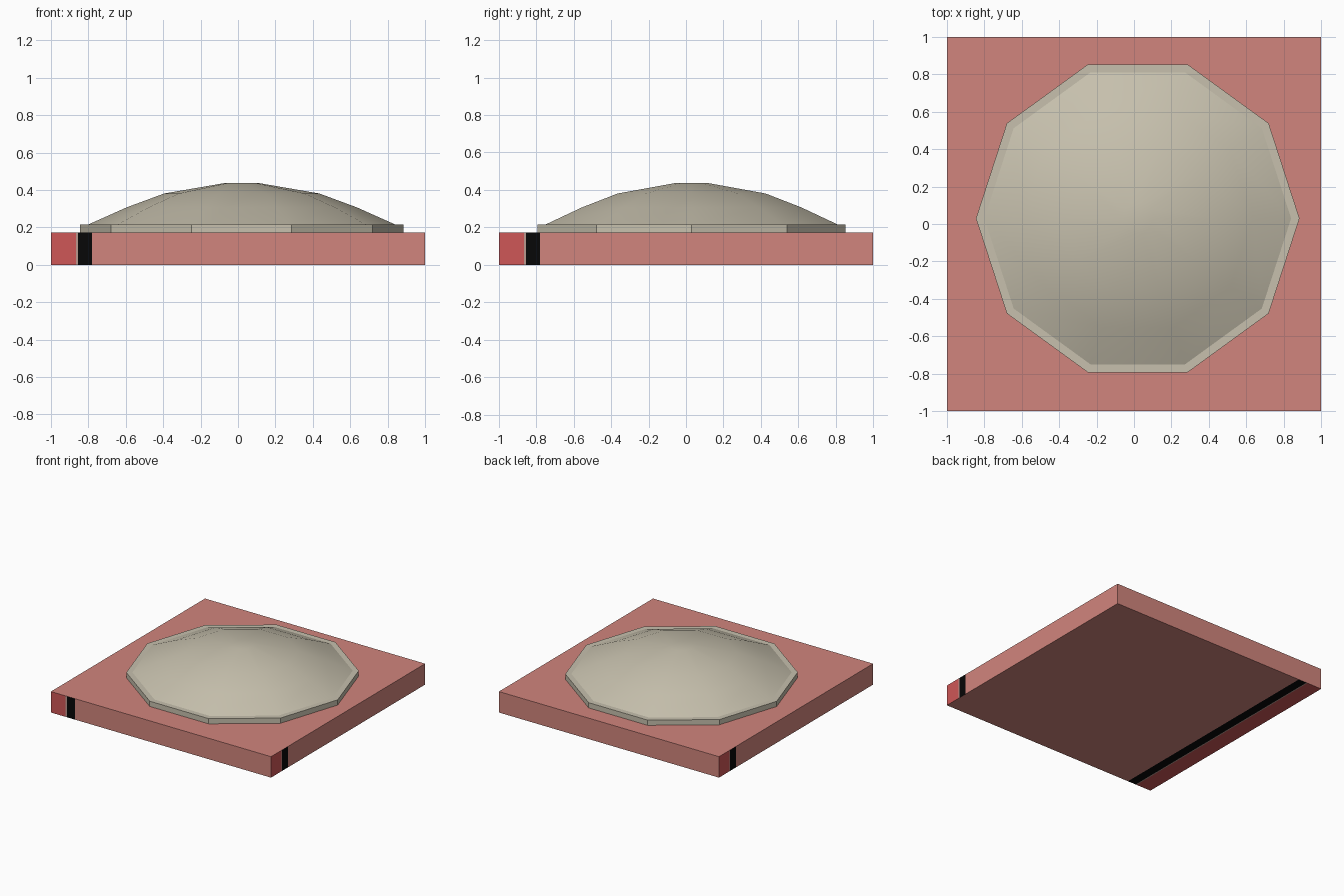
import bpy, bmesh, math
from mathutils import Vector

if "Cube" in bpy.data.objects:
    bpy.data.objects.remove(bpy.data.objects["Cube"])


def material(name, rgb):
    m = bpy.data.materials.new(name)
    m.diffuse_color = (*rgb, 1)
    m.use_nodes = True
    m.node_tree.nodes["Principled BSDF"].inputs["Base Color"].default_value = m.diffuse_color
    return m


salmon = material("salmon", (0.64, 0.235, 0.205))
red = material("deep red", (0.62, 0.095, 0.095))
black = material("black", (0.002, 0.002, 0.002))
pale = material("pale pink grey", (0.50, 0.32, 0.28))
stone = material("warm stone", (0.57, 0.53, 0.42))

BASE_H = 0.172
BANDS = (0.135, 0.145, 0.22)   # distances from the edge: red, pale line, black


def add_object(name, bm, mats):
    bmesh.ops.recalc_face_normals(bm, faces=bm.faces)
    me = bpy.data.meshes.new(name)
    bm.to_mesh(me)
    bm.free()
    for m in mats:
        me.materials.append(m)
    ob = bpy.data.objects.new(name, me)
    bpy.context.collection.objects.link(ob)
    return ob


# Square base slab, cut so the stripes can be coloured
bm = bmesh.new()
bmesh.ops.create_cube(bm, size=1)
for v in bm.verts:
    v.co = Vector((v.co.x * 2, v.co.y * 2, (v.co.z + 0.5) * BASE_H))
cuts = [((1, 0, 0), -1 + d) for d in BANDS]
cuts += [((0, 1, 0), s * (-1 + d)) for d in BANDS for s in (1, -1)]
for n, d in cuts:
    bmesh.ops.bisect_plane(bm, geom=bm.verts[:] + bm.edges[:] + bm.faces[:],
                           plane_co=Vector(n) * d, plane_no=n)
bm.normal_update()

# Stripes on the front, bottom, right and left; top and back stay plain
for f in bm.faces:
    c, n = f.calc_center_median(), f.normal
    if n.y < -0.5 or n.z < -0.5:
        d = c.x + 1
    elif n.x > 0.5:
        d = c.y + 1
    elif n.x < -0.5:
        d = 1 - c.y
    else:
        d = 2
    f.material_index = next((i + 1 for i, b in enumerate(BANDS) if d < b), 0)
add_object("base_slab", bm, [salmon, red, pale, black])


def lathe(name, profile, smooth, center=(0.02, 0.03), sides=10):
    """Turn (radius, height) points into a ten-sided solid with a flat top."""
    bm = bmesh.new()
    rings = [[bm.verts.new((center[0] + r * math.cos(math.tau * i / sides),
                            center[1] + r * math.sin(math.tau * i / sides), z))
              for i in range(sides)] for r, z in profile]
    for a, b in zip(rings, rings[1:]):
        for i in range(sides):
            j = (i + 1) % sides
            bm.faces.new((a[i], a[j], b[j], b[i])).smooth = smooth
    bm.faces.new(rings[-1]).smooth = smooth
    return add_object(name, bm, [stone])


# Flat ten-sided rim and the shallow dome on it
lathe("dome_rim", [(0.865, BASE_H), (0.865, 0.215)], False)
lathe("dome", [(0.82, 0.2155), (0.615, 0.307), (0.415, 0.381), (0.085, 0.438)], True)
